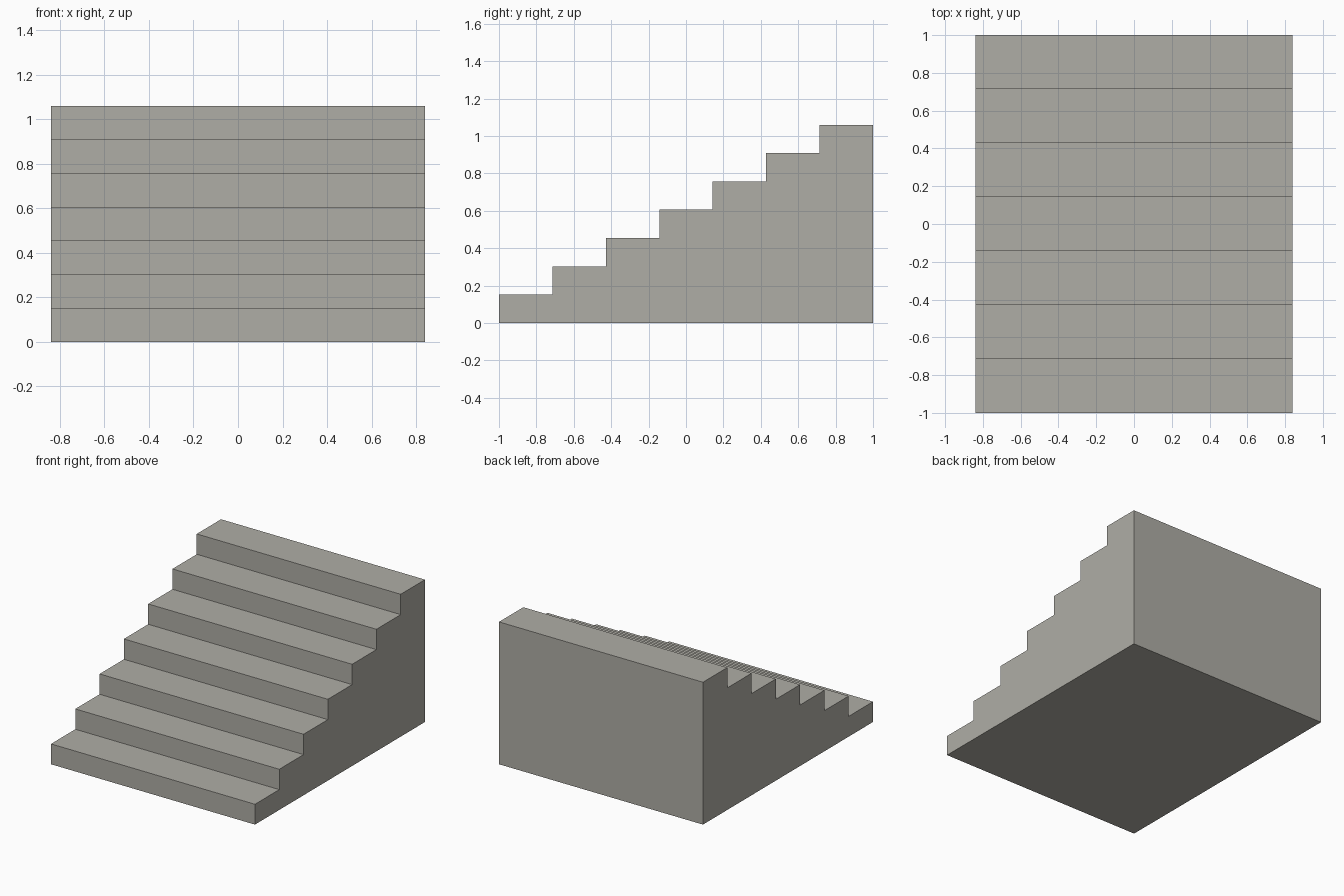
import bpy
import bmesh

cube = bpy.data.objects.get("Cube")
if cube:
    bpy.data.objects.remove(cube, do_unlink=True)

STEPS = 7
HALF_WIDTH = 0.84
HEIGHT = 1.06
LENGTH = 2.0
tread, rise = LENGTH / STEPS, HEIGHT / STEPS

# Stone material
stone = bpy.data.materials.new("warm grey stone")
stone.use_nodes = True
colour = (0.43, 0.42, 0.38, 1.0)
stone.diffuse_color = colour
stone.node_tree.nodes["Principled BSDF"].inputs["Base Color"].default_value = colour

# Stepped side profile, from the bottom back corner round to the top back corner
profile = [(LENGTH / 2, 0), (-LENGTH / 2, 0)]
for i in range(STEPS):
    y, z = -LENGTH / 2 + i * tread, (i + 1) * rise
    profile += [(y, z), (y + tread, z)]

# Extrude the profile across the width into one closed solid
bm = bmesh.new()
side = bm.faces.new([bm.verts.new((-HALF_WIDTH, y, z)) for y, z in profile])
result = bmesh.ops.extrude_face_region(bm, geom=[side], use_keep_orig=True)
moved = [v for v in result["geom"] if isinstance(v, bmesh.types.BMVert)]
bmesh.ops.translate(bm, verts=moved, vec=(2 * HALF_WIDTH, 0, 0))
bmesh.ops.recalc_face_normals(bm, faces=bm.faces)

mesh = bpy.data.meshes.new("staircase")
bm.to_mesh(mesh)
bm.free()
mesh.materials.append(stone)
staircase = bpy.data.objects.new("staircase", mesh)
bpy.context.collection.objects.link(staircase)
